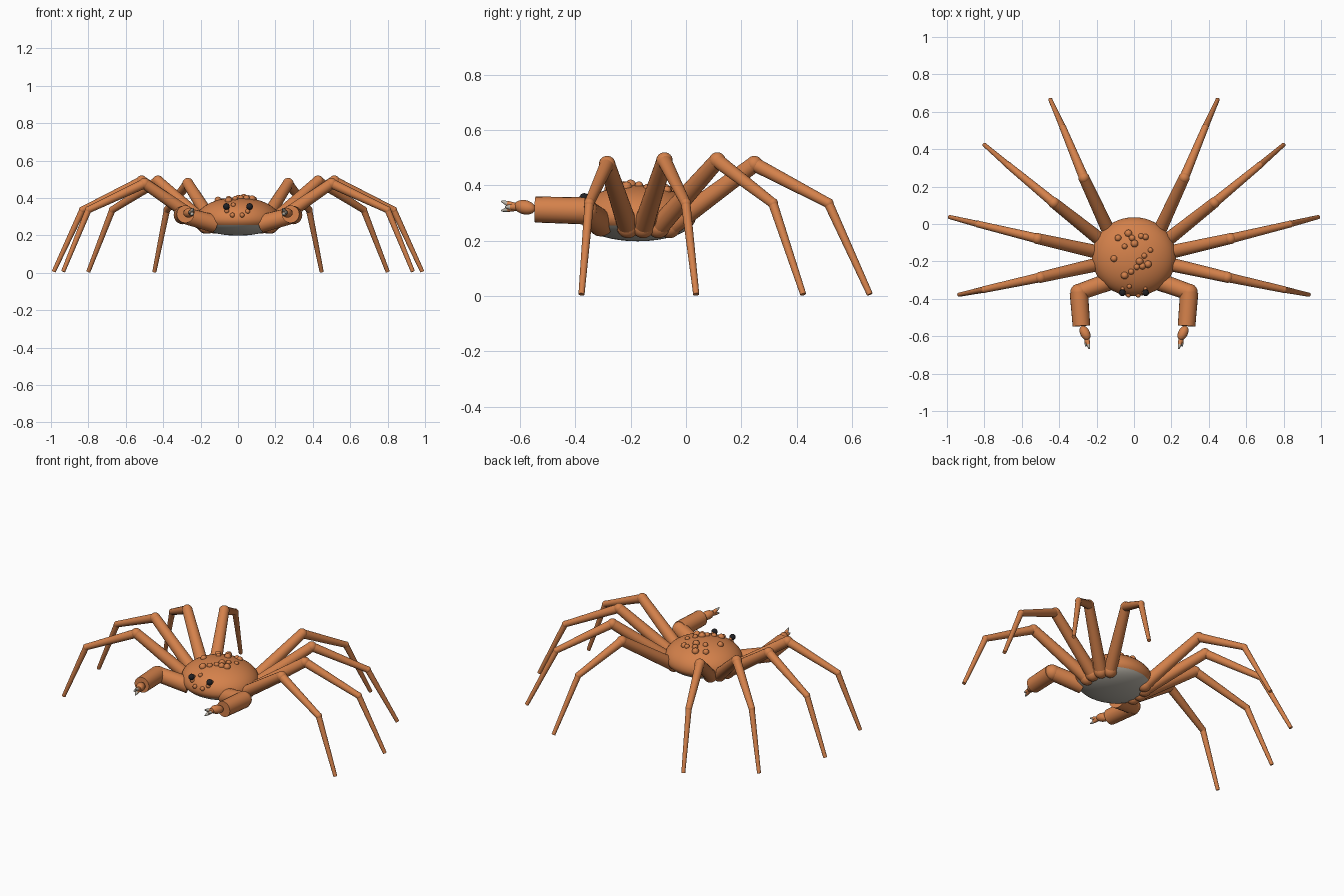
import bpy, bmesh, math
from mathutils import Vector, Matrix

if "Cube" in bpy.data.objects:
    bpy.data.objects.remove(bpy.data.objects["Cube"])


def material(name, rgb):
    m = bpy.data.materials.new(name)
    m.diffuse_color = (*rgb, 1)
    m.use_nodes = True
    m.node_tree.nodes["Principled BSDF"].inputs["Base Color"].default_value = m.diffuse_color
    return m


ORANGE = material("orange shell", (0.66, 0.22, 0.07))
GREY = material("pale grey belly", (0.50, 0.47, 0.41))
BLACK = material("black eyes", (0.015, 0.015, 0.018))


def finish(bm, name, mats):
    me = bpy.data.meshes.new(name)
    bm.to_mesh(me)
    bm.free()
    ob = bpy.data.objects.new(name, me)
    bpy.context.collection.objects.link(ob)
    for m in mats:
        me.materials.append(m)
    bpy.ops.object.select_all(action='DESELECT')
    ob.select_set(True)
    bpy.context.view_layer.objects.active = ob
    bpy.ops.object.shade_smooth_by_angle(angle=math.radians(40))
    return ob


def tube(bm, a, b, r1, r2, mat=0, seg=20):
    """Tapered cylinder from a to b."""
    a, b = Vector(a), Vector(b)
    d = b - a
    mtx = Matrix.Translation((a + b) / 2) @ d.to_track_quat('Z', 'Y').to_matrix().to_4x4()
    before = set(bm.faces)
    bmesh.ops.create_cone(bm, cap_ends=True, segments=seg, radius1=r1, radius2=r2,
                          depth=d.length, matrix=mtx)
    for f in set(bm.faces) - before:
        f.material_index = mat


def ball(bm, c, r, axis=(0, 0, 1), stretch=1.0, u=18, v=12):
    """Sphere, optionally stretched along an axis."""
    mtx = (Matrix.Translation(c) @ Vector(axis).to_track_quat('Z', 'Y').to_matrix().to_4x4()
           @ Matrix.Diagonal((1, 1, stretch, 1)))
    bmesh.ops.create_uvsphere(bm, u_segments=u, v_segments=v, radius=r, matrix=mtx)


# Body: domed shell above, shallower pale belly below
CY, CZ, RX, RY, UP, DOWN, RIM = -0.175, 0.285, 0.225, 0.211, 0.118, 0.087, 0.255


def shell_z(x, y):
    return CZ + UP * math.sqrt(max(0, 1 - (x / RX) ** 2 - ((y - CY) / RY) ** 2))


def shell_y(x, z):
    return CY - RY * math.sqrt(max(0, 1 - (x / RX) ** 2 - ((z - CZ) / UP) ** 2))


bm = bmesh.new()
bmesh.ops.create_uvsphere(bm, u_segments=48, v_segments=28, radius=1)
for v in bm.verts:
    x, y, z = v.co
    v.co = (x * RX, CY + y * RY, CZ + z * (UP if z > 0 else DOWN))
bmesh.ops.bisect_plane(bm, geom=bm.verts[:] + bm.edges[:] + bm.faces[:],
                       plane_co=(0, 0, RIM), plane_no=(0, 0, 1))
for f in bm.faces:
    f.material_index = 1 if f.calc_center_median().z < RIM else 0
finish(bm, "body", [ORANGE, GREY])

# Bumps on the back (x, y, radius) and the face (x, z)
bumps = [(-.085, -.075, .018), (-.03, -.05, .02), (-.01, -.075, .017), (-.05, -.12, .015),
         (.003, -.105, .02), (.038, -.065, .015), (.062, -.07, .017), (-.107, -.185, .018),
         (.088, -.14, .014), (.055, -.17, .015), (.03, -.20, .02), (.045, -.225, .018),
         (.075, -.215, .02), (.015, -.23, .016), (-.015, -.255, .016), (-.05, -.275, .02)]
bm = bmesh.new()
for x, y, r in bumps:
    ball(bm, (x, y, shell_z(x, y)), r, u=14, v=10)
for x, z in [(-.06, .33), (-.03, .308), (.022, .308), (.052, .328), (-.025, .362)]:
    ball(bm, (x, shell_y(x, z), z), .013, u=14, v=10)
finish(bm, "shell_bumps", [ORANGE])

# Walking legs: hip, knee, ankle, tip
legs = [("front", (.17, -.21, .25), (.50, -.285, .477), (.80, -.35, .336), (.935, -.378, .006)),
        ("mid_front", (.175, -.155, .25), (.515, -.078, .490), (.832, -.001, .336), (.985, .037, .006)),
        ("mid_rear", (.16, -.10, .25), (.428, .113, .490), (.672, .314, .336), (.800, .424, .006)),
        ("rear", (.125, -.06, .25), (.268, .247, .477), (.380, .515, .336), (.447, .665, .006))]

for side, s in (("left", 1), ("right", -1)):
    def m(p):
        return Vector((p[0] * s, p[1], p[2]))

    for name, hip, knee, ankle, tip in legs:
        hip, knee, ankle, tip = map(m, (hip, knee, ankle, tip))
        bm = bmesh.new()
        ball(bm, hip, .041)
        tube(bm, hip, knee, .037, .029)
        ball(bm, knee, .030)
        tube(bm, knee, ankle, .026, .018)
        ball(bm, ankle, .019)
        tube(bm, ankle, tip, .017, .011)
        finish(bm, f"{name}_leg_{side}", [ORANGE])

    # Claw arm: upper arm, elbow, thick forearm, palm
    bm = bmesh.new()
    elbow, wrist, palm = m((.295, -.365, .308)), m((.281, -.545, .313)), m((.262, -.583, .321))
    tube(bm, m((.125, -.305, .262)), elbow, .048, .044)
    ball(bm, elbow, .046)
    tube(bm, elbow, wrist, .049, .047)
    ball(bm, palm, .026, palm - wrist, 1.6)
    # Fingers with pale tips
    root = m((.252, -.612, .322))
    for end in ((.238, -.668, .343), (.240, -.668, .308), (.258, -.655, .322)):
        end = m(end)
        mid = root.lerp(end, .6)
        tube(bm, root, mid, .014, .010, seg=12)
        tube(bm, mid, end, .010, .003, mat=1, seg=12)
    finish(bm, f"claw_arm_{side}", [ORANGE, GREY])

    # Eye on a short stalk
    bm = bmesh.new()
    ball(bm, m((.062, -.368, .354)), .018)
    finish(bm, f"eye_{side}", [BLACK])
    bm = bmesh.new()
    tube(bm, m((.058, -.31, .335)), m((.062, -.362, .352)), .010, .009, seg=12)
    finish(bm, f"eye_stalk_{side}", [ORANGE])
